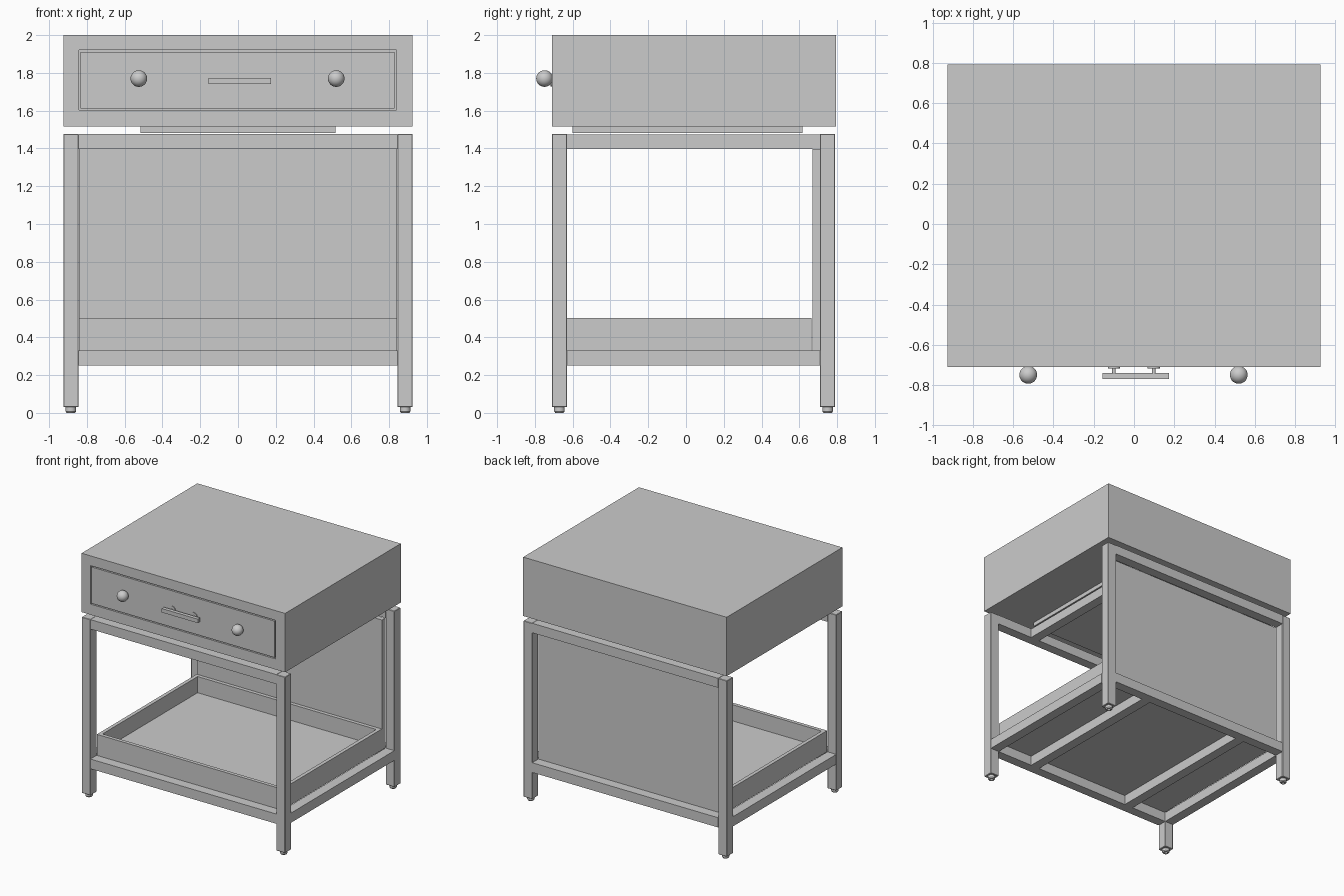
import bpy, bmesh, math
from mathutils import Matrix

if "Cube" in bpy.data.objects:
    bpy.data.objects.remove(bpy.data.objects["Cube"])


def finish(name, bm, smooth=False):
    bmesh.ops.recalc_face_normals(bm, faces=bm.faces)
    me = bpy.data.meshes.new(name)
    bm.to_mesh(me)
    bm.free()
    ob = bpy.data.objects.new(name, me)
    bpy.context.collection.objects.link(ob)
    if smooth:
        bpy.ops.object.select_all(action='DESELECT')
        ob.select_set(True)
        bpy.context.view_layer.objects.active = ob
        bpy.ops.object.shade_smooth_by_angle(angle=math.radians(35))
    return ob


def box(name, x, y, z, bevel=0.0):
    bm = bmesh.new()
    bmesh.ops.create_cube(bm, size=1)
    for v in bm.verts:
        for i, (a, b) in enumerate((x, y, z)):
            v.co[i] = a if v.co[i] < 0 else b
    if bevel:
        bmesh.ops.bevel(bm, geom=bm.edges[:], offset=bevel, segments=1, affect='EDGES')
    return finish(name, bm)


def cut(target, cutter):
    mod = target.modifiers.new("cut", 'BOOLEAN')
    mod.operation = 'DIFFERENCE'
    mod.object = cutter
    cutter.hide_render = True
    cutter.hide_viewport = True


def lathe(name, profile, loc, axis='Z', steps=24):
    bm = bmesh.new()
    vs = [bm.verts.new((r, 0, z)) for r, z in profile]
    es = [bm.edges.new(p) for p in zip(vs, vs[1:])]
    bmesh.ops.spin(bm, geom=vs + es, cent=(0, 0, 0), axis=(0, 0, 1),
                   angle=2 * math.pi, steps=steps)
    bmesh.ops.remove_doubles(bm, verts=bm.verts, dist=1e-5)
    if axis == 'Y':  # profile height points towards the front
        bmesh.ops.rotate(bm, verts=bm.verts, matrix=Matrix.Rotation(math.pi / 2, 3, 'X'))
    bmesh.ops.translate(bm, verts=bm.verts, vec=loc)
    return finish(name, bm, True)


# Main dimensions
W, T = 0.925, 0.08
F, B = -0.71, 0.79
I = W - T
EDGE = 0.003

# Legs with small turned feet
foot = [(0, 0.035), (0.028, 0.035), (0.028, 0.008), (0.022, 0), (0.013, 0), (0.011, 0.012), (0, 0.012)]
for side, sx in (("left", -1), ("right", 1)):
    x = sorted((sx * I, sx * W))
    for end, y0 in (("front", F), ("back", B - T)):
        box(f"{end}_{side}_leg", x, (y0, y0 + T), (0.03, 1.476), EDGE)
        lathe(f"{end}_{side}_foot", foot, (sx * (W - T / 2), y0 + T / 2, 0))
    # Lower side rail, and the cross bars of both levels
    box(f"{side}_lower_rail", x, (F + T, B - T), (0.25, 0.33))
    bar = sorted((sx * 0.435, sx * 0.515))
    box(f"{side}_lower_cross_bar", bar, (F + T, B - T), (0.25, 0.33))
    box(f"{side}_upper_cross_bar", bar, (F + T, B - T), (1.398, 1.474))

# Front and back rails
for end, y0 in (("front", F), ("back", B - T)):
    box(f"{end}_lower_rail", (-I, I), (y0, y0 + T), (0.25, 0.33))
    box(f"{end}_upper_rail", (-I, I), (y0, y0 + T), (1.398, 1.476))

# Back panel and open tray
box("back_panel", (-0.842, 0.842), (0.67, 0.71), (0.33, 1.396))
tray = box("tray", (-0.842, 0.842), (-0.63, 0.665), (0.33, 0.503))
cut(tray, box("tray_cutter", (-0.812, 0.812), (-0.60, 0.635), (0.37, 0.6)))

# Spacer plate and drawer cabinet
box("spacer_plate", (-0.517, 0.517), (-0.60, 0.616), (1.483, 1.517))
cabinet = box("cabinet", (-W, W), (F, 0.793), (1.516, 2.0))
cut(cabinet, box("cabinet_cutter", (-0.842, 0.838), (-0.8, -0.66), (1.603, 1.92)))
box("drawer_front", (-0.833, 0.829), (F, -0.65), (1.612, 1.911))

# Round knobs
for side, x in (("left", -0.525), ("right", 0.52)):
    bm = bmesh.new()
    bmesh.ops.create_uvsphere(bm, u_segments=32, v_segments=16, radius=0.044)
    bmesh.ops.translate(bm, verts=bm.verts, vec=(x, -0.749, 1.77))
    finish(f"{side}_knob", bm, True)

# Bar handle on flanged posts
box("handle_bar", (-0.156, 0.174), (-0.769, -0.739), (1.742, 1.774))
post = [(0, 0), (0.03, 0), (0.03, 0.007), (0.009, 0.007), (0.009, 0.032), (0, 0.032)]
for side, x in (("left", -0.10), ("right", 0.098)):
    lathe(f"{side}_handle_post", post, (x, F, 1.758), 'Y')
